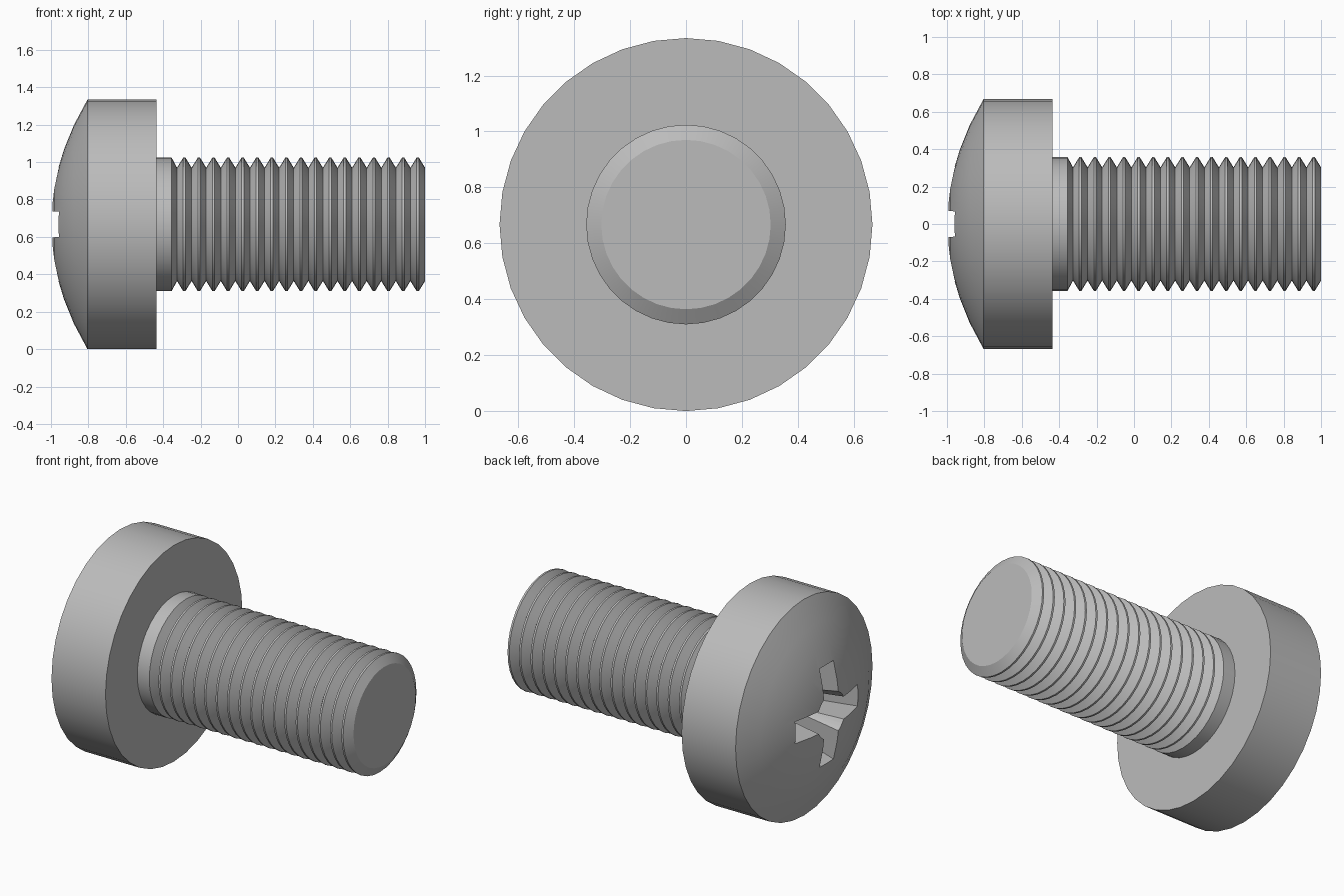
import bpy, bmesh, math
from mathutils import Matrix, Vector

if "Cube" in bpy.data.objects:
    bpy.data.objects.remove(bpy.data.objects["Cube"])

AXIS_Z = 0.667      # height of the screw's long axis
SIDES = 36

steel = bpy.data.materials.new("grey_steel")
steel.use_nodes = True
colour = (0.5, 0.5, 0.5, 1)
steel.diffuse_color = colour
steel.node_tree.nodes["Principled BSDF"].inputs["Base Color"].default_value = colour


def add_object(name, bm):
    bmesh.ops.recalc_face_normals(bm, faces=bm.faces)
    mesh = bpy.data.meshes.new(name)
    bm.to_mesh(mesh)
    bm.free()
    mesh.materials.append(steel)
    obj = bpy.data.objects.new(name, mesh)
    obj.location.z = AXIS_Z
    bpy.context.collection.objects.link(obj)
    return obj


def lathe(name, profile):
    """Turn a list of (x, radius) points around the x axis."""
    bm = bmesh.new()
    verts = [bm.verts.new((x, 0, r)) for x, r in profile]
    edges = [bm.edges.new(pair) for pair in zip(verts, verts[1:])]
    bmesh.ops.spin(bm, geom=verts + edges, cent=(0, 0, 0), axis=(1, 0, 0),
                   angle=math.tau, steps=SIDES)
    bmesh.ops.remove_doubles(bm, verts=bm.verts, dist=0.0005)
    return add_object(name, bm)


def recess_arm(name, turn):
    """Tapered blade, narrowing towards the bottom of the recess."""
    bm = bmesh.new()
    bmesh.ops.create_cube(bm, size=2)
    for v in bm.verts:
        outer = v.co.x < 0
        length, width = (0.335, 0.072) if outer else (0.21, 0.055)
        v.co = Vector((-1.05 if outer else -0.68, v.co.y * length, v.co.z * width))
    bm.transform(Matrix.Rotation(turn, 4, 'X'))
    return add_object(name, bm)


def smooth(obj):
    bpy.ops.object.select_all(action='DESELECT')
    obj.select_set(True)
    bpy.context.view_layer.objects.active = obj
    bpy.ops.object.shade_smooth_by_angle(angle=math.radians(30))


# Domed head
dome = [(-1 + r * r / 2.3, r) for r in (0, 0.1, 0.2, 0.3, 0.4, 0.53)]
head = lathe("head", dome + [(-0.805, 0.667), (-0.437, 0.667), (-0.437, 0)])

# Cross recess, cut from two blades and a central cone
cutters = [
    recess_arm("recess_arm_across", 0),
    recess_arm("recess_arm_upright", math.pi / 2),
    lathe("recess_core", [(-1.05, 0), (-1.05, 0.15), (-0.7, 0.09), (-0.62, 0)]),
]
for cutter in cutters:
    cutter.hide_render = True
    cut = head.modifiers.new(cutter.name, 'BOOLEAN')
    cut.operation = 'DIFFERENCE'
    cut.solver = 'EXACT'
    cut.object = cutter
bpy.context.view_layer.update()
cut_mesh = bpy.data.meshes.new_from_object(
    head.evaluated_get(bpy.context.evaluated_depsgraph_get()))
head.modifiers.clear()
head.data = cut_mesh
for cutter in cutters:
    bpy.data.objects.remove(cutter)
smooth(head)

# Shank with ring threads
CREST, ROOT, FLAT, THREADS = 0.357, 0.303, 0.006, 17
start = -0.326
pitch = (1 - start) / THREADS
profile = [(-0.45, 0), (-0.45, CREST), (-0.355, CREST), (start, ROOT)]
for i in range(THREADS):
    peak = start + (i + 0.5) * pitch
    profile += [(peak - FLAT, CREST), (peak + FLAT, CREST),
                (start + (i + 1) * pitch, ROOT)]
profile.append((1, 0))
smooth(lathe("threaded_shank", profile))
